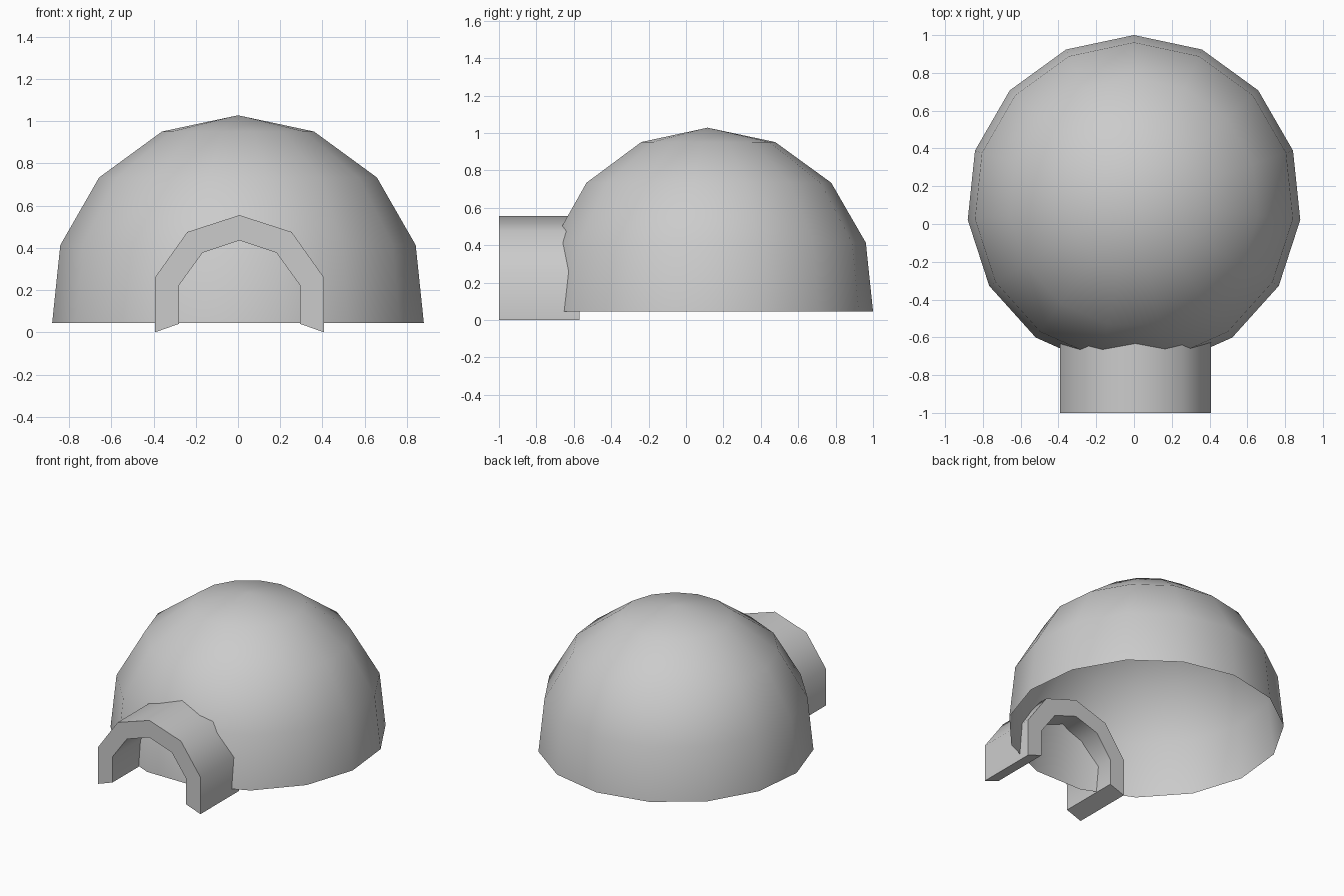
import bpy, bmesh, math
from math import sin, cos, radians

if "Cube" in bpy.data.objects:
    bpy.data.objects.remove(bpy.data.objects["Cube"])


def make_object(name, bm, angle):
    bmesh.ops.recalc_face_normals(bm, faces=bm.faces)
    mesh = bpy.data.meshes.new(name)
    bm.to_mesh(mesh)
    bm.free()
    obj = bpy.data.objects.new(name, mesh)
    bpy.context.collection.objects.link(obj)
    bpy.ops.object.select_all(action='DESELECT')
    obj.select_set(True)
    bpy.context.view_layer.objects.active = obj
    bpy.ops.object.shade_smooth_by_angle(angle=radians(angle))
    return obj


# Dome: 15-sided open shell, rings every 24 degrees down from the pole
R, CY, CZ, STEP, SIDES = 0.89, 0.115, 0.138, 24, 15
bm = bmesh.new()
pole = bm.verts.new((0, CY, CZ + R))
rings = []
for k in range(1, 5):
    r, z = R * sin(radians(k * STEP)), CZ + R * cos(radians(k * STEP))
    rings.append([bm.verts.new((r * cos(radians(90 + i * STEP)),
                                CY + r * sin(radians(90 + i * STEP)), z))
                  for i in range(SIDES)])
for i in range(SIDES):
    j = (i + 1) % SIDES
    bm.faces.new((pole, rings[0][i], rings[0][j]))
    for a, b in zip(rings, rings[1:]):
        bm.faces.new((a[i], b[i], b[j], a[j]))
dome = make_object("dome", bm, 60)
# the open shell must face outward
if dome.data.polygons[0].normal.z < 0:
    dome.data.flip_normals()

# Entrance tunnel: thick arch running from the front into the dome
CX, FRONT, BACK = 0.007, -1.0, -0.57


def arch(half):
    return [(-x, z) for x, z in half] + [(x, z) for x, z in reversed(half[:-1])]


outer = arch([(0.40, 0.0), (0.40, 0.26), (0.247, 0.475), (0, 0.555)])
inner = arch([(0.287, 0.04), (0.287, 0.222), (0.175, 0.377), (0, 0.435)])
bm = bmesh.new()
loop = outer + inner[::-1]
front = [bm.verts.new((CX + x, FRONT, z)) for x, z in loop]
back = [bm.verts.new((CX + x, BACK, z)) for x, z in loop]
n = len(loop)
for i in range(n):
    j = (i + 1) % n
    bm.faces.new((front[i], front[j], back[j], back[i]))
for i in range(len(outer) - 1):
    for end in (front, back):
        bm.faces.new((end[i], end[i + 1], end[n - 2 - i], end[n - 1 - i]))
make_object("entrance_tunnel", bm, 45)
